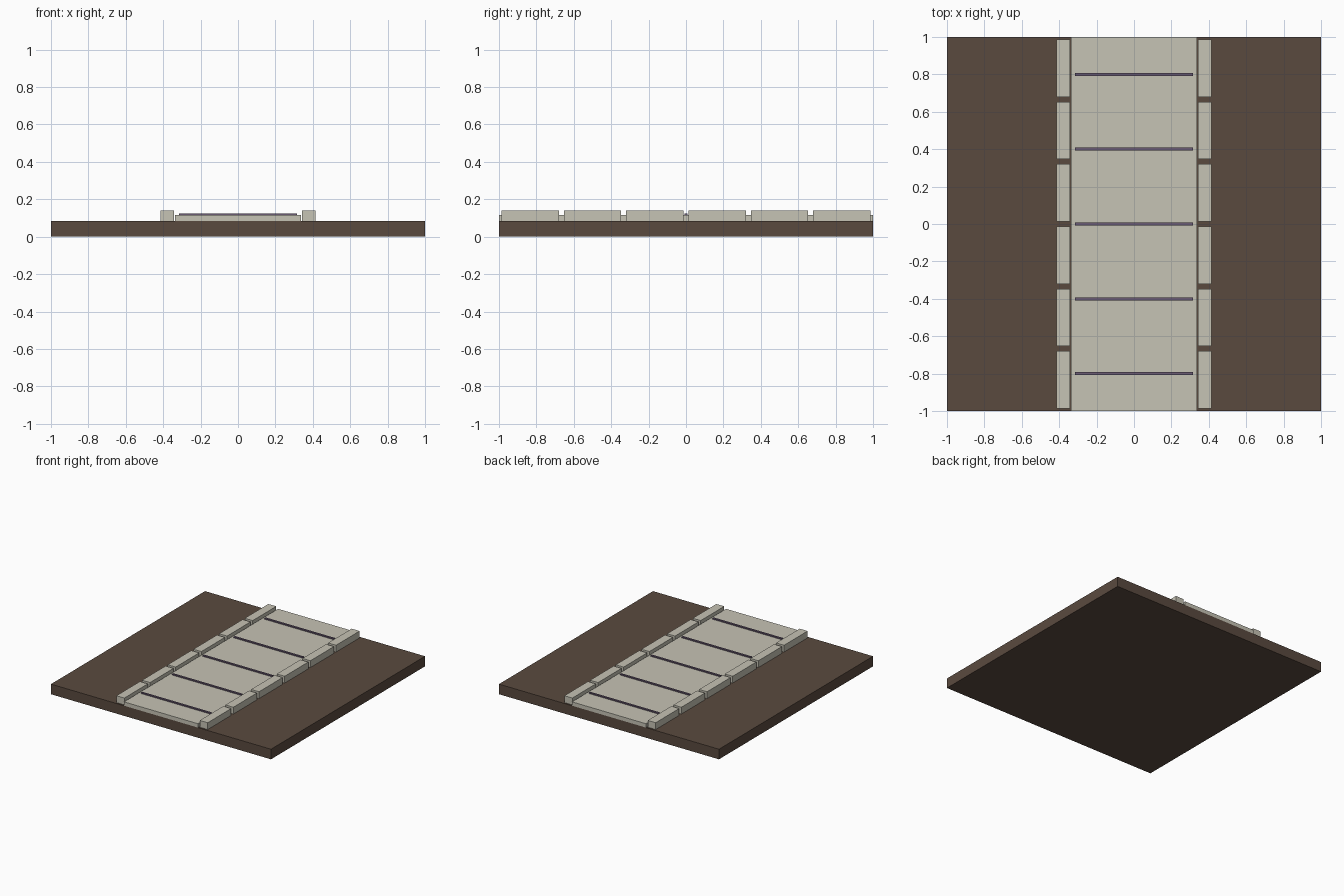
import bpy

if "Cube" in bpy.data.objects:
    bpy.data.objects.remove(bpy.data.objects["Cube"])


def material(name, rgb):
    # sRGB 0-255 to linear
    lin = [(c / 255 / 12.92) if c < 11 else ((c / 255 + 0.055) / 1.055) ** 2.4 for c in rgb]
    m = bpy.data.materials.new(name)
    m.diffuse_color = (*lin, 1)
    m.use_nodes = True
    m.node_tree.nodes["Principled BSDF"].inputs["Base Color"].default_value = m.diffuse_color
    return m


def box(name, x, y, z, mat):
    """Box from (min, max) pairs on each axis."""
    verts = [(a, b, c) for a in x for b in y for c in z]
    faces = [(0, 1, 3, 2), (4, 6, 7, 5), (0, 4, 5, 1), (2, 3, 7, 6), (0, 2, 6, 4), (1, 5, 7, 3)]
    me = bpy.data.meshes.new(name)
    me.from_pydata(verts, [], faces)
    me.materials.append(mat)
    ob = bpy.data.objects.new(name, me)
    bpy.context.collection.objects.link(ob)
    return ob


earth = material("brown earth", (90, 74, 63))
stone = material("pale stone", (198, 195, 181))
joint = material("purple joint", (107, 91, 115))

BASE, PATH = 0.083, 0.115

# Ground slab and raised paving
box("ground_slab", (-1, 1), (-1, 1), (0, BASE), earth)
box("path_paving", (-0.336, 0.336), (-1, 1), (BASE, PATH), stone)

# Thin joint strips across the paving
for i in range(5):
    y = -0.8 + 0.4 * i
    box(f"joint_strip_{i + 1}", (-0.315, 0.315), (y - 0.008, y + 0.008), (PATH, 0.124), joint)

# Kerb stones along both sides
for side, (x0, x1) in (("left", (-0.415, -0.343)), ("right", (0.343, 0.415))):
    for i in range(6):
        y = (i - 2.5) / 3
        box(f"kerb_{side}_{i + 1}", (x0, x1), (y - 0.153, y + 0.153), (BASE, 0.139), stone)
